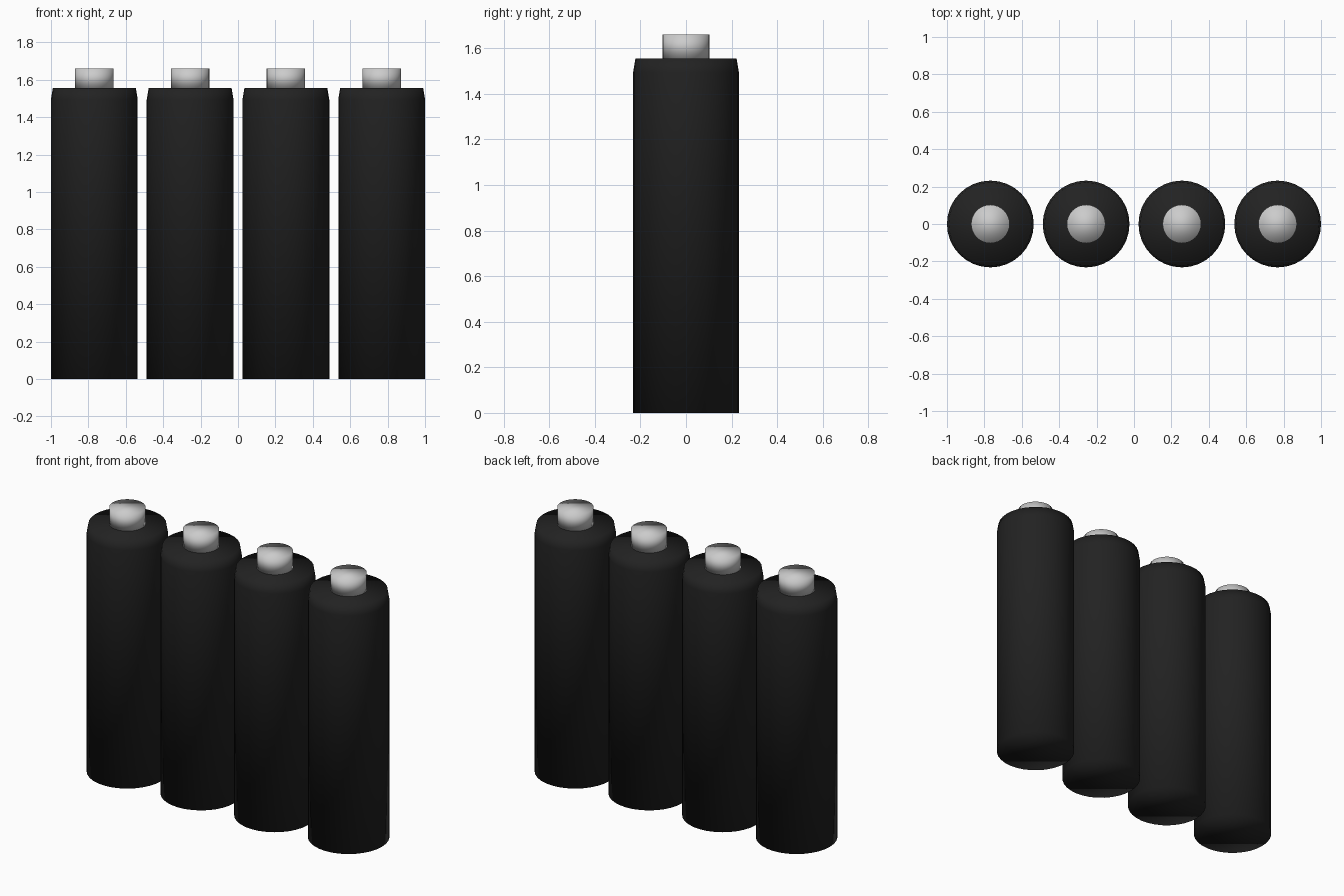
import bpy, bmesh, math

if "Cube" in bpy.data.objects:
    bpy.data.objects.remove(bpy.data.objects["Cube"])

SEGMENTS = 32
SPACING = 0.512

black = bpy.data.materials.new("black_casing")
black.diffuse_color = (0.016, 0.016, 0.016, 1)
black.use_nodes = True
black.node_tree.nodes["Principled BSDF"].inputs["Base Color"].default_value = black.diffuse_color


def lathe(name, profile, x, material=None):
    """Capped solid of revolution from (radius, z) points, bottom to top."""
    bm = bmesh.new()
    rings = []
    for r, z in profile:
        rings.append([bm.verts.new((r * math.cos(a), r * math.sin(a), z))
                      for a in (2 * math.pi * i / SEGMENTS for i in range(SEGMENTS))])
    for low, high in zip(rings, rings[1:]):
        for i in range(SEGMENTS):
            j = (i + 1) % SEGMENTS
            bm.faces.new((low[i], low[j], high[j], high[i]))
    bm.faces.new(rings[0][::-1])
    bm.faces.new(rings[-1])
    for f in bm.faces:
        f.smooth = True
    mesh = bpy.data.meshes.new(name)
    bm.to_mesh(mesh)
    bm.free()
    obj = bpy.data.objects.new(name, mesh)
    obj.location.x = x
    bpy.context.collection.objects.link(obj)
    if material:
        mesh.materials.append(material)


for n in range(4):
    x = (n - 1.5) * SPACING
    # Casing with a slightly tapered shoulder
    lathe(f"battery_casing_{n + 1}", [(0.232, 0), (0.232, 1.495), (0.222, 1.555)], x, black)
    # Metal contact on top
    lathe(f"battery_terminal_{n + 1}", [(0.103, 1.555), (0.103, 1.66)], x)
